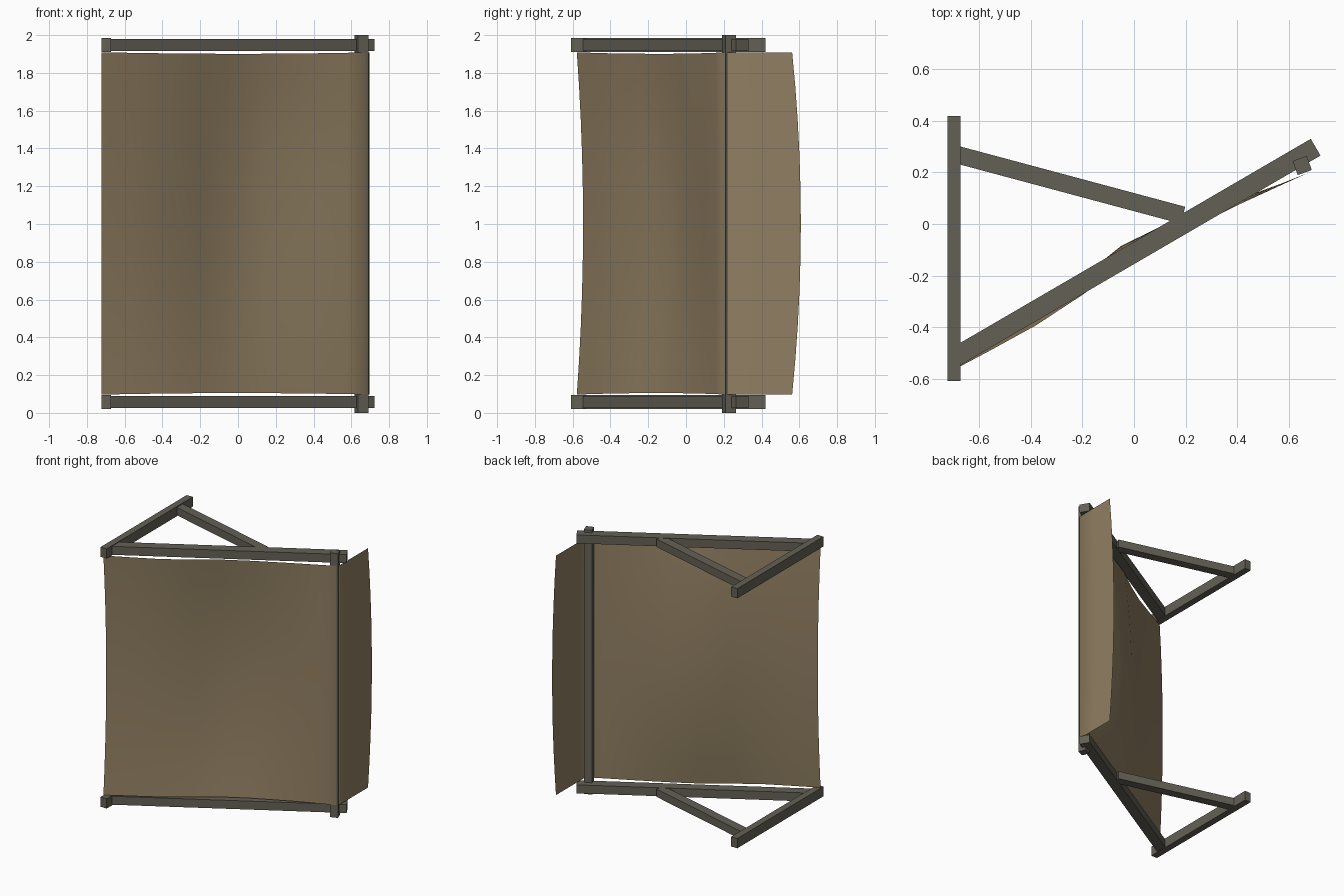
import bpy, bmesh, math
from mathutils import Vector

if "Cube" in bpy.data.objects:
    bpy.data.objects.remove(bpy.data.objects["Cube"])


def material(name, rgb):
    m = bpy.data.materials.new(name)
    m.diffuse_color = (*rgb, 1)
    m.use_nodes = True
    m.node_tree.nodes["Principled BSDF"].inputs["Base Color"].default_value = m.diffuse_color
    return m


WOOD = material("dark grey wood", (0.127, 0.118, 0.092))
CLOTH = material("tan cloth", (0.280, 0.212, 0.122))


def finish(name, bm, mat):
    me = bpy.data.meshes.new(name)
    bm.to_mesh(me)
    bm.free()
    me.materials.append(mat)
    ob = bpy.data.objects.new(name, me)
    bpy.context.collection.objects.link(ob)
    return ob


def beam(name, p, q, width, z0, z1):
    """Horizontal beam between two plan points, square cut at the ends."""
    p, q = Vector(p), Vector(q)
    d = (q - p).normalized()
    n = Vector((-d.y, d.x)) * width / 2
    bm = bmesh.new()
    base = [bm.verts.new((*v, z0)) for v in (p - n, q - n, q + n, p + n)]
    face = bm.faces.new(base)
    top = bmesh.ops.extrude_face_region(bm, geom=[face])["geom"]
    for v in top:
        if isinstance(v, bmesh.types.BMVert):
            v.co.z = z1
    bmesh.ops.recalc_face_normals(bm, faces=bm.faces)
    return finish(name, bm, WOOD)


# Two identical triangular frames, bottom and top
for label, zc in (("lower", 0.057), ("upper", 1.948)):
    beam(label + "_wall_rail", (-0.698, -0.61), (-0.698, 0.42), 0.051, zc - 0.037, zc + 0.037)
    beam(label + "_diagonal_arm", (-0.69, -0.514), (0.705, 0.298), 0.075, zc - 0.032, zc + 0.032)
    beam(label + "_brace", (-0.69, 0.270), (0.19, 0.034), 0.068, zc - 0.030, zc + 0.030)

# Upright post joining the frames, turned slightly
c, d = Vector((0.653, 0.227)), Vector((math.cos(math.radians(20)), math.sin(math.radians(20)))) * 0.029
beam("upright_post", c - d, c + d, 0.058, 0.0, 2.0)

# Hanging cloth: plan curve at its ends (x, y) and how far the middle is blown back
plan = [(-0.722, -0.578, 0.033), (-0.56, -0.492, 0.035), (-0.38, -0.393, 0.045),
        (-0.20, -0.275, 0.070), (-0.05, -0.165, 0.080), (0.15, -0.052, 0.065),
        (0.40, 0.072, 0.022), (0.58, 0.155, 0.005), (0.675, 0.198, 0.0),
        (0.695, 0.23, 0.0), (0.695, 0.38, 0.022), (0.695, 0.562, 0.046)]
ROWS = 10
bm = bmesh.new()
grid = []
for x, y, blow in plan:
    col = []
    sag = 0.008 * max(0, 1 - (x / 0.7) ** 2)
    for j in range(ROWS + 1):
        t = 2 * j / ROWS - 1
        col.append(bm.verts.new((x, y + blow * (1 - t * t), 1.003 + t * (0.906 - sag))))
    grid.append(col)
for a, b in zip(grid, grid[1:]):
    for j in range(ROWS):
        f = bm.faces.new((a[j], b[j], b[j + 1], a[j + 1]))
        f.smooth = True
finish("cloth_panel", bm, CLOTH)
